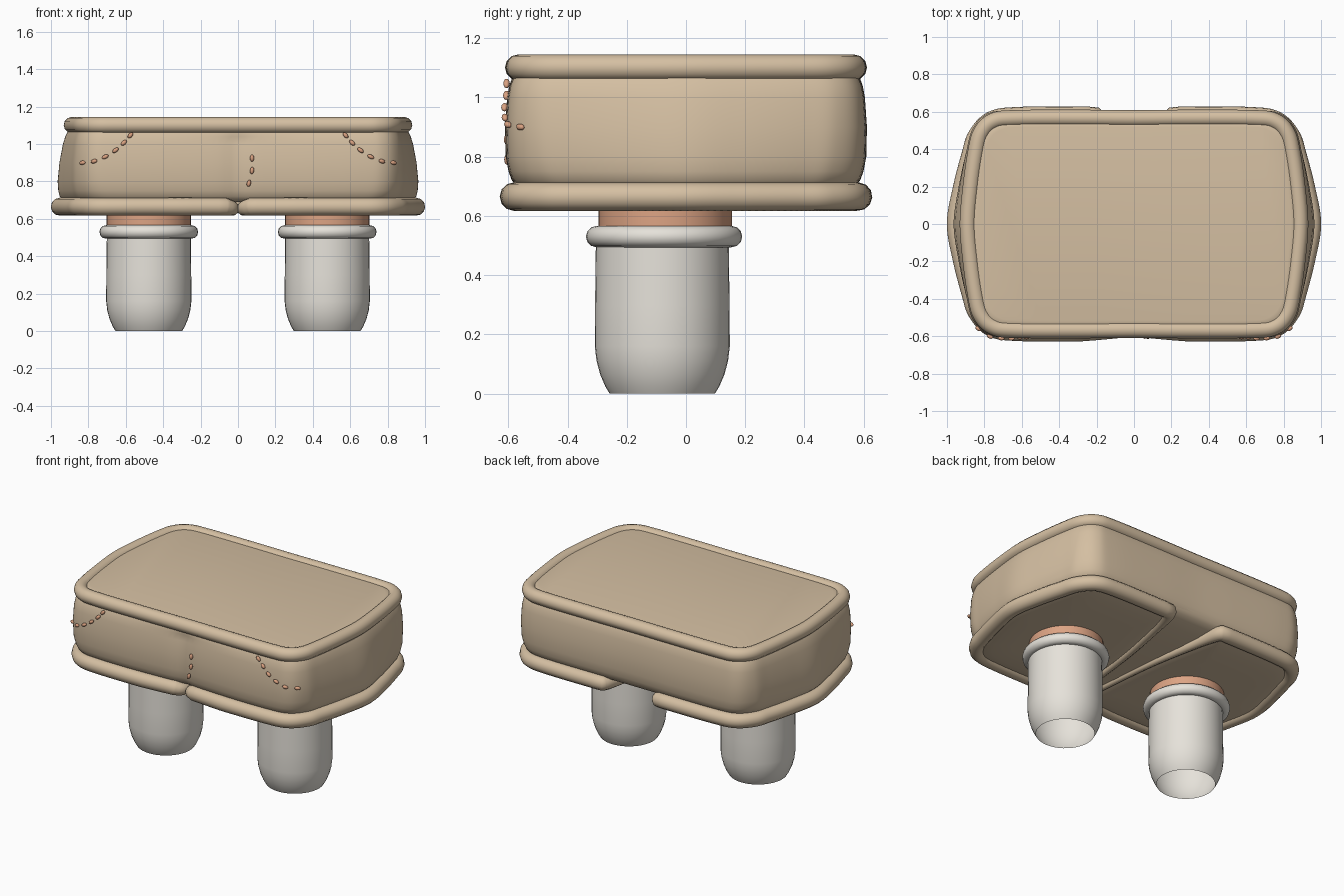
import bpy, bmesh, math
from mathutils import Vector

if "Cube" in bpy.data.objects:
    bpy.data.objects.remove(bpy.data.objects["Cube"])


def material(name, rgb):
    m = bpy.data.materials.new(name)
    m.diffuse_color = (*rgb, 1)
    m.use_nodes = True
    m.node_tree.nodes["Principled BSDF"].inputs["Base Color"].default_value = m.diffuse_color
    return m


TAN = material("tan_cloth", (0.66, 0.52, 0.36))
GREY = material("pale_grey_sock", (0.79, 0.76, 0.70))
SKIN = material("warm_skin", (0.72, 0.37, 0.23))
THREAD = material("copper_thread", (0.70, 0.36, 0.22))

# Quarter outlines of the garment (side middle to back middle)
LOW = [(1.0, 0), (.968, .2), (.918, .40), (.882, .51), (.797, .60), (.65, .624), (.3, .627), (0, .622)]
HIGH = [(.93, 0), (.915, .2), (.888, .4), (.858, .52), (.79, .59), (.67, .608), (.3, .61), (0, .608)]


def smooth_path(pts, steps=8, closed=True):
    """Catmull-Rom curve through the points."""
    n, out = len(pts), []
    get = (lambda i: pts[i % n]) if closed else (lambda i: pts[max(0, min(n - 1, i))])
    for i in range(n if closed else n - 1):
        p0, p1, p2, p3 = (Vector(get(i + k)) for k in (-1, 0, 1, 2))
        for s in range(steps):
            t = s / steps
            out.append(.5 * (2 * p1 + (p2 - p0) * t + (2 * p0 - 5 * p1 + 4 * p2 - p3) * t * t
                             + (3 * p1 - p0 - 3 * p2 + p3) * t ** 3))
    return out


def outline(t, inset):
    """Closed outline, t = 0 at the hem and 1 at the waist."""
    q = [(a[0] * (1 - t) + b[0] * t, a[1] * (1 - t) + b[1] * t) for a, b in zip(LOW, HIGH)]
    q = [(x * (1 - inset / .95), y * (1 - inset / .61)) for x, y in q]
    half = q + [(-x, y) for x, y in q[-2::-1]]
    return smooth_path(half + [(x, -y) for x, y in half[-2:0:-1]])


def finish(ob, mat, angle=50):
    ob.data.materials.append(mat)
    bpy.ops.object.select_all(action='DESELECT')
    ob.select_set(True)
    bpy.context.view_layer.objects.active = ob
    if ob.type == 'CURVE':
        bpy.ops.object.convert(target='MESH')
        ob = bpy.context.object
    bpy.ops.object.shade_smooth_by_angle(angle=math.radians(angle))


def loft(name, rings, mat, start=True, end=True, closed=True):
    bm = bmesh.new()
    loops = [[bm.verts.new(p) for p in r] for r in rings]
    n = len(loops[0])
    for a, b in zip(loops, loops[1:]):
        for i in range(n if closed else n - 1):
            bm.faces.new((a[i], a[(i + 1) % n], b[(i + 1) % n], b[i]))
    if start:
        bm.faces.new(loops[0][::-1])
    if end:
        bm.faces.new(loops[-1])
    me = bpy.data.meshes.new(name)
    bm.to_mesh(me)
    bm.free()
    ob = bpy.data.objects.new(name, me)
    bpy.context.collection.objects.link(ob)
    finish(ob, mat)


def tube(name, pts, radius, mat):
    """Closed round roll; pts are (x, y, z, radius factor)."""
    cu = bpy.data.curves.new(name, 'CURVE')
    cu.dimensions = '3D'
    cu.bevel_depth, cu.bevel_resolution = radius, 4
    sp = cu.splines.new('POLY')
    sp.points.add(len(pts) - 1)
    for p, (x, y, z, r) in zip(sp.points, pts):
        p.co, p.radius = (x, y, z, 1), r
    sp.use_cyclic_u = True
    ob = bpy.data.objects.new(name, cu)
    bpy.context.collection.objects.link(ob)
    finish(ob, mat)


def lathe(name, profile, cx, cy, mat, caps):
    loft(name, [[(cx + r * math.cos(a), cy + r * math.sin(a), z)
                 for a in (2 * math.pi * i / 40 for i in range(40))] for r, z in profile], mat, caps, caps)


# Garment body: bulging wall with a soft crease down the front middle
LEVELS = [(.69, .08), (.70, .055), (.72, .036), (.75, .024), (.80, .013), (.90, .007),
          (1.0, .010), (1.04, .016), (1.07, .026), (1.10, .04), (1.125, .055), (1.131, .09)]


def body_ring(z, inset):
    ring = []
    for p in outline((z - .66) / .44, inset):
        dent = 0
        if p.y < 0 and z < 1.05:
            dent = .012 * math.exp(-(p.x / .06) ** 2) + .012 * max(0, 1 - abs(p.x) / .4)
        ring.append((p.x, p.y + dent, z))
    return ring


loft("shorts_body", [body_ring(z, i) for z, i in LEVELS], TAN)

# Crotch gusset: rounds under from the back wall and narrows to the front
GUSSET = [(.588, .73, .24), (.58, .712, .235), (.563, .695, .23), (.53, .68, .21), (.45, .664, .18),
          (.3, .651, .15), (.1, .642, .12), (-.2, .635, .08), (-.56, .632, .05)]
loft("crotch_gusset", [[(w * k / 3, y, z) for k in range(-3, 4)] for y, z, w in GUSSET],
     TAN, False, False, closed=False)

# Waistband roll
tube("waistband", [(p.x, p.y, 1.101, 1) for p in outline(1, .043)], .044, TAN)

# Leg cuffs: follow the hem, then cut diagonally under the crotch
hem = outline(0, .045)
for side, label in ((1, "right"), (-1, "left")):
    cx, cy = side * .477, -.08
    arc = [p for p in hem if p.x > .21 or (p.x > .05 and p.y < 0)]
    path = [(p.x, p.y + (.02 * max(0, 1 - p.x / .3) if p.y < 0 else 0), .665, 1) for p in arc]
    # start at the front middle, run round the side to the back
    path.sort(key=lambda p: math.atan2(p[1], p[0] - .15))
    inner = [path[-1], (.19, .54, .662, .9), (.155, .40, .652, .65),
             (.09, .05, .645, .5), (.045, -.35, .642, .5), (.032, -.52, .655, .8), path[0]]
    path += smooth_path(inner, 6, False)[1:]
    tube(label + "_cuff", [(side * x, y, z, r) for x, y, z, r in path], .048, TAN)

    # shallow padded underside inside the cuff
    rings = []
    for f, h in ((1, .648), (.93, .637), (.82, .629), (.6, .623)):
        ring = [(cx + (side * x - cx) * f, cy + (y - cy) * f, h) for x, y, z, r in path]
        rings.append(ring[::-side])
    loft(label + "_leg_underside", rings, TAN, start=False)

    # Leg, sock and sock roll
    lathe(label + "_leg", [(.225, .54), (.225, .67)], cx, cy + .01, SKIN, True)
    lathe(label + "_sock", [(.178, 0), (.193, .025), (.21, .065), (.222, .11), (.228, .16),
                            (.227, .3), (.224, .54)], cx, cy, GREY, False)
    bpy.ops.mesh.primitive_torus_add(major_radius=.228, minor_radius=.036, major_segments=40,
                                     minor_segments=12, location=(cx, cy + .006, .53))
    roll = bpy.context.object
    roll.name = label + "_sock_roll"
    finish(roll, GREY)


# Stitches laid on the front wall
def on_front(x, z):
    inset = .008 if z < 1.0 else .014
    pts = sorted((p for p in body_ring(z, inset) if p[1] < -.3), key=lambda p: p[0])
    for a, b in zip(pts, pts[1:]):
        if a[0] <= x <= b[0]:
            f = (x - a[0]) / max(b[0] - a[0], 1e-6)
            return Vector((x, a[1] + (b[1] - a[1]) * f - .008, z))
    return Vector((x, -.5, z))


def stitches(name, line):
    pts = [on_front(x, z) for x, z in line]
    for i, p in enumerate(pts):
        d = pts[min(i + 1, len(pts) - 1)] - pts[max(i - 1, 0)]
        bpy.ops.mesh.primitive_uv_sphere_add(segments=12, ring_count=8, radius=1, location=p)
        ob = bpy.context.object
        ob.name = name
        ob.scale = (.019, .011, .011)
        ob.rotation_euler = d.to_track_quat('X', 'Z').to_euler()
        finish(ob, THREAD)


POCKET = [(.575, 1.047), (.61, 1.007), (.655, .967), (.71, .932), (.77, .908), (.832, .90)]
stitches("right_pocket_stitch", POCKET)
stitches("left_pocket_stitch", [(-x, z) for x, z in POCKET])
stitches("fly_stitch", [(.075, .925), (.075, .858), (.058, .79)])
